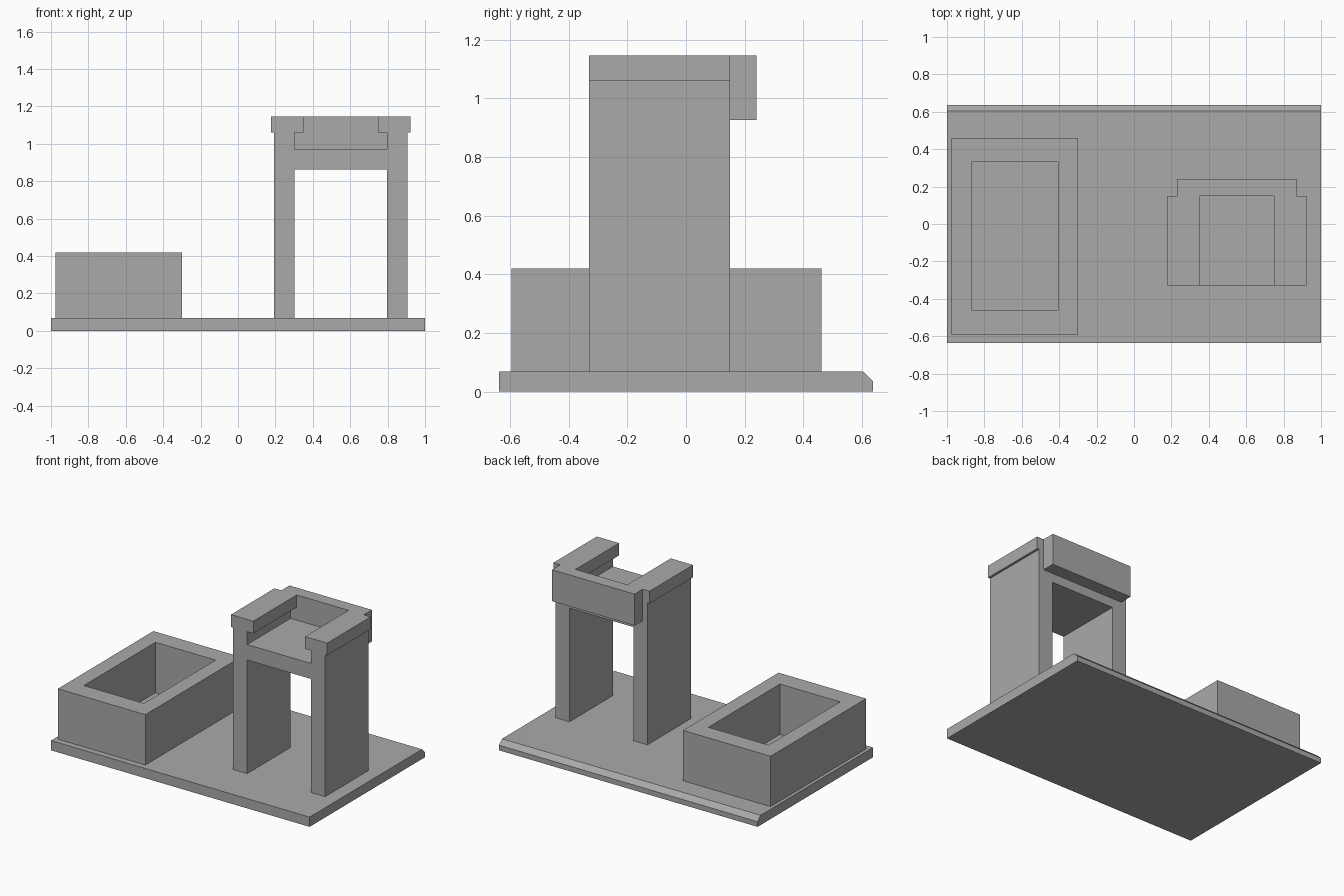
import bpy
import bmesh

cube = bpy.data.objects.get("Cube")
if cube:
    bpy.data.objects.remove(cube, do_unlink=True)

GREY = (0.4, 0.4, 0.4, 1)
grey = bpy.data.materials.new("plain grey")
grey.use_nodes = True
grey.diffuse_color = GREY
grey.node_tree.nodes["Principled BSDF"].inputs["Base Color"].default_value = GREY


def extrude(name, outline, direction):
    """Solid made by sweeping a closed outline along a direction."""
    bm = bmesh.new()
    face = bm.faces.new([bm.verts.new(p) for p in outline])
    swept = bmesh.ops.extrude_face_region(bm, geom=[face])["geom"]
    moved = [g for g in swept if isinstance(g, bmesh.types.BMVert)]
    bmesh.ops.translate(bm, vec=direction, verts=moved)
    bmesh.ops.recalc_face_normals(bm, faces=bm.faces)
    mesh = bpy.data.meshes.new(name)
    bm.to_mesh(mesh)
    bm.free()
    mesh.materials.append(grey)
    obj = bpy.data.objects.new(name, mesh)
    bpy.context.collection.objects.link(obj)
    return obj


def box(name, x, y, z):
    outline = [(x[0], y[0], z[0]), (x[1], y[0], z[0]), (x[1], y[1], z[0]), (x[0], y[1], z[0])]
    return extrude(name, outline, (0, 0, z[1] - z[0]))


# Base slab with a chamfered back edge
TOP = 0.068
BACK = 0.637
side = [(-BACK, 0), (BACK, 0), (BACK, 0.036), (0.604, TOP), (-BACK, TOP)]
extrude("base_slab", [(-1, y, z) for y, z in side], (2, 0, 0))

# Open planter box: the well goes down to the slab
planter = box("planter_box", (-0.977, -0.3), (-0.594, 0.461), (TOP, 0.42))
well = box("planter_well_cutter", (-0.87, -0.405), (-0.46, 0.331), (TOP - 0.02, 0.5))
well.hide_render = True
well.hide_viewport = True
cut = planter.modifiers.new("well", "BOOLEAN")
cut.operation = "DIFFERENCE"
cut.solver = "EXACT"
cut.object = well

# Arch: legs, shelf and overhanging caps as one mirrored front outline
CENTRE = 0.549
FRONT, REAR = -0.33, 0.15
half = [(0.247, 0.862), (0.247, TOP), (0.356, TOP), (0.356, 1.06), (0.372, 1.06),
        (0.372, 1.146), (0.2, 1.146), (0.2, 1.06), (0.247, 1.06), (0.247, 0.97)]
profile = half + [(-x, z) for x, z in reversed(half)]
extrude("arch_frame", [(CENTRE + x, FRONT, z) for x, z in profile], (0, REAR - FRONT, 0))

# Panel closing the back of the arch top
box("back_panel", (CENTRE - 0.319, CENTRE + 0.319), (REAR, 0.24), (0.926, 1.146))
